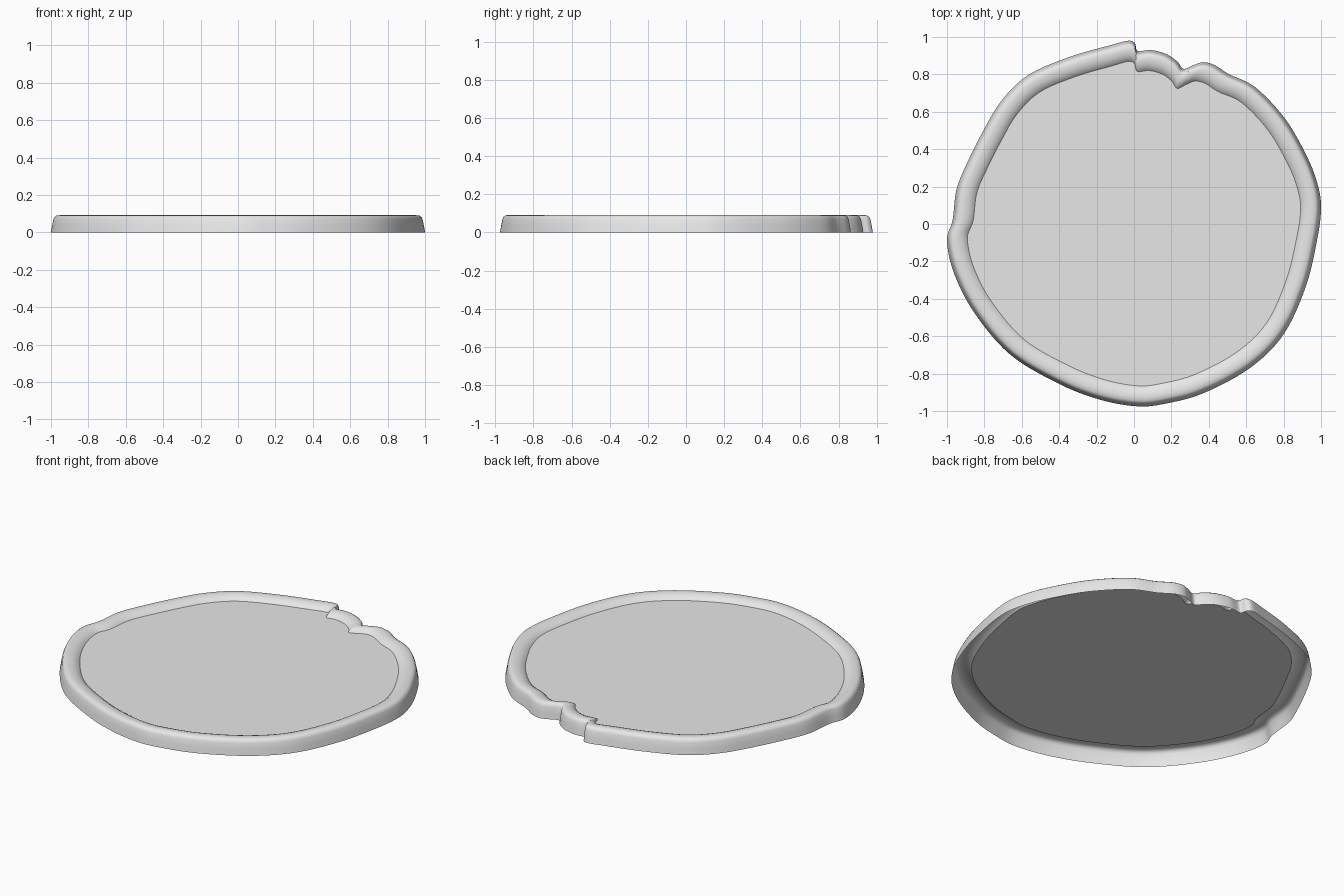
import bpy, bmesh, math
from mathutils import Vector

if "Cube" in bpy.data.objects:
    bpy.data.objects.remove(bpy.data.objects["Cube"])

GREY = (0.8, 0.8, 0.8, 1.0)
material = bpy.data.materials.new("plain grey")
material.use_nodes = True
material.diffuse_color = GREY
material.node_tree.nodes["Principled BSDF"].inputs["Base Color"].default_value = GREY

# Base outline, clockwise from the chipped back edge
OUTLINE = [
    (-.03, .98), (.005, .965), (.02, .925), (.09, .93), (.17, .91), (.23, .87),
    (.265, .83), (.32, .85), (.37, .865), (.43, .85), (.51, .8), (.65, .73),
    (.81, .56), (.93, .35), (.985, .2), (1, .08), (.98, -.08), (.92, -.33),
    (.8, -.59), (.62, -.77), (.37, -.905), (.17, -.96), (.02, -.975),
    (-.18, -.94), (-.4, -.855), (-.66, -.7), (-.85, -.48), (-.96, -.27),
    (-1, -.09), (-.97, .02), (-.95, .18), (-.9, .31), (-.8, .51),
    (-.7, .67), (-.56, .8), (-.34, .895), (-.13, .955)]

# Rim cross-section: inset from the outline, height
PROFILE = [(0, 0), (.006, .035), (.013, .07), (.019, .082), (.03, .09),
           (.05, .0915), (.07, .0895), (.088, .083), (.102, .074), (.11, .066)]


def smooth_loop(points, steps):
    """Closed Catmull-Rom curve through the points."""
    pts = [Vector(p) for p in points]
    n, out = len(pts), []
    for i in range(n):
        a, b, c, d = (pts[(i + k) % n] for k in (-1, 0, 1, 2))
        for s in range(steps):
            t = s / steps
            out.append((b * 2 + (c - a) * t + (a * 2 - b * 5 + c * 4 - d) * t ** 2
                        + (b * 3 - a - c * 3 + d) * t ** 3) / 2)
    return out


def make_object(name, bm):
    mesh = bpy.data.meshes.new(name)
    bm.to_mesh(mesh)
    bm.free()
    mesh.materials.append(material)
    obj = bpy.data.objects.new(name, mesh)
    bpy.context.collection.objects.link(obj)
    bpy.ops.object.select_all(action='DESELECT')
    obj.select_set(True)
    bpy.context.view_layer.objects.active = obj
    bpy.ops.object.shade_smooth_by_angle(angle=math.radians(40))
    return obj


def ring(bm, inset, z):
    return [bm.verts.new((*(p - p.normalized() * inset), z)) for p in loop]


loop = smooth_loop(OUTLINE, 6)
count = len(loop)

# Sloping outer wall and rolled lip, open underneath
bm = bmesh.new()
rings = [ring(bm, inset, z) for inset, z in PROFILE]
for low, high in zip(rings, rings[1:]):
    for i in range(count):
        j = (i + 1) % count
        bm.faces.new((low[j], low[i], high[i], high[j]))
make_object("tray_rim", bm)

# Thin sunken floor inside the lip
bm = bmesh.new()
edge = ring(bm, *PROFILE[-1])
centre = bm.verts.new((0, 0, PROFILE[-1][1]))
for i in range(count):
    bm.faces.new((edge[(i + 1) % count], edge[i], centre))
make_object("tray_floor", bm)
